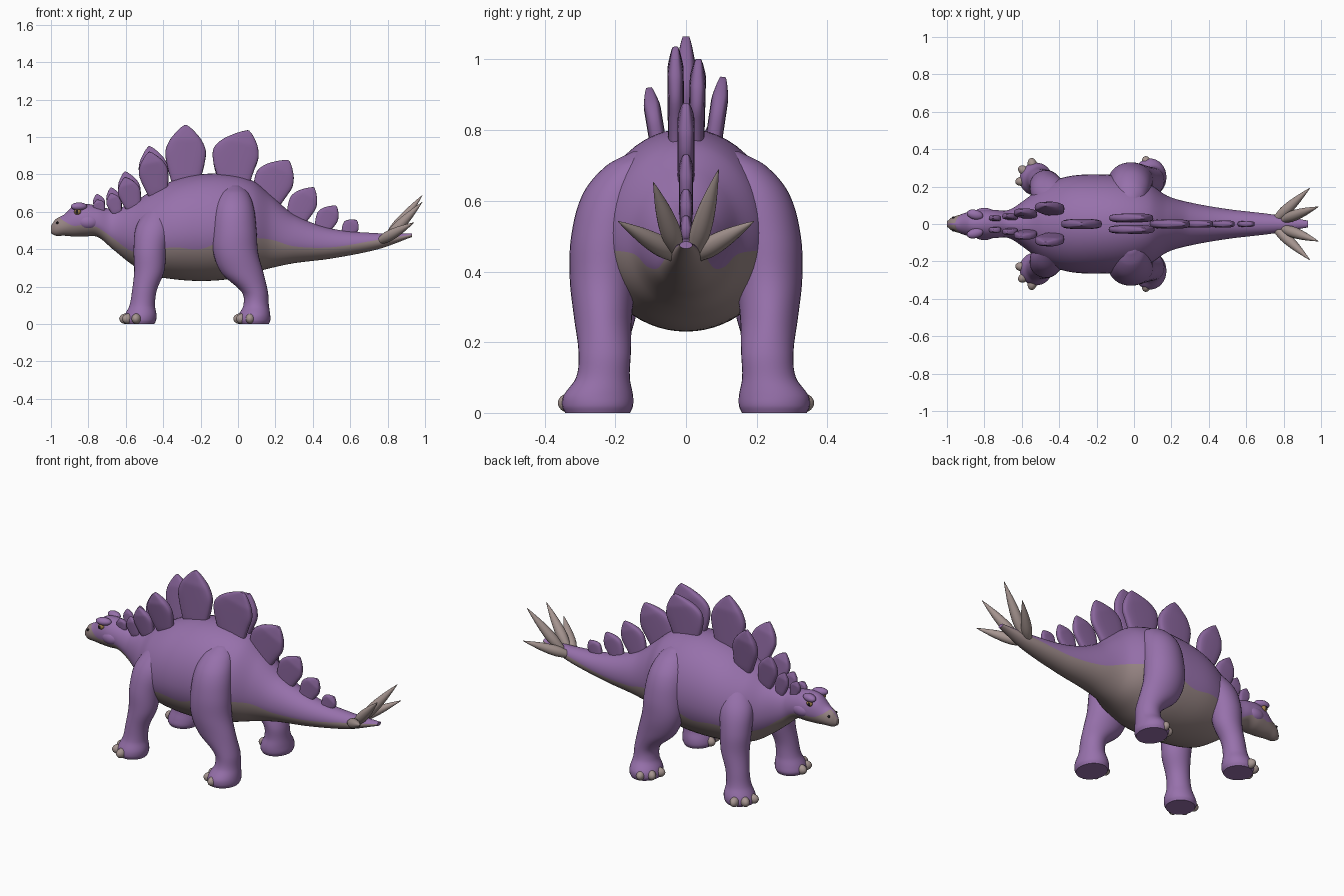
import bpy, bmesh, math
from mathutils import Vector, Matrix

cube = bpy.data.objects.get("Cube")
if cube:
    bpy.data.objects.remove(cube)


def material(name, colour):
    m = bpy.data.materials.new(name)
    m.use_nodes = True
    m.diffuse_color = (*colour, 1)
    bsdf = m.node_tree.nodes["Principled BSDF"]
    bsdf.inputs["Base Color"].default_value = (*colour, 1)
    bsdf.inputs["Roughness"].default_value = 0.7
    return m


SKIN = material("purple skin", (0.31, 0.165, 0.41))
PLATE = material("deep purple plate", (0.25, 0.13, 0.33))
BELLY = material("taupe belly", (0.31, 0.235, 0.23))
HORN = material("pale horn", (0.38, 0.30, 0.28))
AMBER = material("amber eye", (0.35, 0.22, 0.07))
DARK = material("dark pupil", (0.015, 0.012, 0.015))
parts = []


def finish(bm, name, *mats):
    bmesh.ops.recalc_face_normals(bm, faces=bm.faces)
    mesh = bpy.data.meshes.new(name)
    bm.to_mesh(mesh)
    bm.free()
    for m in mats:
        mesh.materials.append(m)
    obj = bpy.data.objects.new(name, mesh)
    bpy.context.collection.objects.link(obj)
    parts.append(obj)
    return obj


def loft(name, rings, mats, rule=None):
    """Skin a list of equal closed rings and cap both ends."""
    bm = bmesh.new()
    rows = [[bm.verts.new(p) for p in ring] for ring in rings]
    n = len(rows[0])
    for a, b in zip(rows, rows[1:]):
        for j in range(n):
            k = (j + 1) % n
            f = bm.faces.new((a[j], a[k], b[k], b[j]))
            f.material_index = rule(j) if rule else 0
    for end in (rows[0], rows[-1]):
        bm.faces.new(end).material_index = len(mats) - 1 if rule and end is rows[0] else 0
    return finish(bm, name, *mats)


def smooth_rows(table, steps):
    """Cubic interpolation of table rows, keyed on the first column."""
    out = []
    last = len(table) - 1

    def slope(i, c):
        lo, hi = table[max(i - 1, 0)], table[min(i + 1, last)]
        return (hi[c] - lo[c]) / (hi[0] - lo[0])

    for i in range(last):
        p, q = table[i], table[i + 1]
        h = q[0] - p[0]
        for s in range(steps):
            t = s / steps
            u = 1 - t
            row = [p[0] + h * t]
            for c in range(1, len(p)):
                row.append(u * u * (1 + 2 * t) * p[c] + t * t * (3 - 2 * t) * q[c]
                           + h * t * u * (u * slope(i, c) - t * slope(i + 1, c)))
            out.append(row)
    out.append(list(table[last]))
    return out


def ellipsoid(name, centre, size, mat, turn=0.0):
    bm = bmesh.new()
    m = Matrix.Translation(centre) @ Matrix.Rotation(turn, 4, 'Z') @ Matrix.Diagonal((*size, 1))
    bmesh.ops.create_uvsphere(bm, u_segments=20, v_segments=12, radius=1, matrix=m)
    return finish(bm, name, mat)


# Body from beak to tail tip: x, top, bottom, half width, belly colour edge
BODY = [
    (-1.0, .525, .485, .014, .55), (-.975, .56, .472, .034, .58),
    (-.93, .585, .472, .05, .55), (-.88, .63, .468, .066, .525),
    (-.82, .642, .468, .078, .53), (-.75, .632, .465, .076, .515),
    (-.67, .615, .40, .075, .46), (-.57, .645, .32, .14, .39),
    (-.48, .70, .265, .21, .385), (-.35, .765, .24, .255, .41),
    (-.2, .80, .23, .265, .40), (-.05, .80, .24, .255, .46),
    (.08, .765, .275, .215, .46), (.18, .685, .30, .15, .45),
    (.3, .585, .325, .115, .415), (.5, .51, .35, .08, .41),
    (.75, .485, .40, .05, .45), (.93, .485, .465, .018, .478)]
UPPER, LOWER = 32, 24


def body_ring(x, top, bottom, half, edge):
    mid = bottom + 0.46 * (top - bottom)
    up, down = top - mid, mid - bottom
    s = (edge - mid) / (up if edge > mid else down)
    a = math.asin(max(-0.99, min(0.99, s)))
    angles = [a + (math.pi - 2 * a) * j / UPPER for j in range(UPPER)]
    angles += [math.pi - a + (math.pi + 2 * a) * j / LOWER for j in range(LOWER)]
    return [Vector((x, half * math.cos(t), mid + math.sin(t) * (up if math.sin(t) > 0 else down)))
            for t in angles]


loft("body", [body_ring(*r) for r in smooth_rows(BODY, 7)], (SKIN, BELLY),
     lambda j: 0 if j < UPPER else 1)

# Legs: z, x, y, half length, half width
FORE = [(0, -.525, .24, .078, .08), (.02, -.525, .24, .087, .088), (.05, -.52, .24, .084, .084),
        (.1, -.512, .235, .068, .068), (.18, -.50, .23, .066, .064), (.28, -.475, .215, .08, .075),
        (.4, -.47, .20, .088, .083), (.52, -.45, .165, .095, .085), (.63, -.42, .11, .06, .06)]
HIND = [(0, .085, .25, .08, .092), (.02, .085, .25, .088, .1), (.05, .088, .248, .084, .098),
        (.1, .097, .235, .068, .076), (.17, .09, .23, .07, .074), (.27, .025, .235, .112, .082),
        (.38, -.012, .235, .12, .094), (.5, -.018, .225, .117, .1), (.62, -.02, .195, .105, .097),
        (.7, -.02, .15, .075, .075), (.74, -.02, .12, .03, .03)]


def leg(label, table, s):
    rings = []
    for z, x, y, rx, ry in smooth_rows(table, 5):
        rings.append([Vector((x + rx * math.cos(t), s * (y + ry * math.sin(t)), z))
                      for t in (math.tau * j / 32 for j in range(32))])
    loft(label + "_leg", rings, (SKIN,))
    _, x, y, rx, ry = table[0]
    # Toe claws fan forward and outward
    for i, deg in enumerate((-8, 34, 76)):
        a = math.radians(deg)
        centre = (x - 0.075 * math.cos(a), s * (y + 0.08 * math.sin(a)), 0.028)
        ellipsoid(f"{label}_claw_{i + 1}", centre, (.036, .025, .028), HORN, -s * a)


for side, s in (("left", 1), ("right", -1)):
    # Sides are named by the direction of y
    leg(side + "_fore", FORE, s)
    leg(side + "_hind", HIND, s)
    ellipsoid(side + "_brow", (-.85, s * .05, .628), (.045, .026, .022), SKIN, -s * .25)
    ellipsoid(side + "_eye", (-.858, s * .062, .6), (.019, .014, .016), AMBER, -s * .2)
    ellipsoid(side + "_pupil", (-.861, s * .073, .6), (.009, .005, .01), DARK, -s * .2)
    ellipsoid(side + "_nostril", (-.965, s * .033, .54), (.009, .006, .007), DARK, -s * .5)
    ellipsoid(side + "_cheek", (-.8, s * .05, .545), (.06, .036, .04), SKIN)

# Back plates: rounded leaves, widest just above the middle
LEAF = [(0, .62), (.2, .8), (.4, .95), (.58, 1), (.75, .8), (.88, .48), (.96, .22), (1, .04)]


def plate(name, base, tip, half, thick, bend=0.0):
    base, tip = Vector(base), Vector(tip)
    axis = (tip - base).normalized()
    across = axis.cross(Vector((1, 0, 0))).normalized()
    along = across.cross(axis)
    if along.x < 0:
        along = -along
    rings = []
    for t, w in smooth_rows(LEAF, 4):
        centre = base.lerp(tip, t) - along * bend * math.sin(math.pi * t)
        depth = thick * (0.3 + 0.7 * min(1, w * 1.3))
        ring = []
        for j in range(24):
            c, d = math.cos(math.tau * j / 24), math.sin(math.tau * j / 24)
            ring.append(centre + along * half * w * math.copysign(abs(c) ** .6, c)
                        + across * depth * math.copysign(abs(d) ** .6, d))
        rings.append(ring)
    loft(name, rings, (PLATE,))


plate("shoulder_plate", (-.28, 0, .73), (-.28, 0, 1.065), .108, .027)
plate("right_hip_plate", (-.02, -.028, .73), (.055, -.03, 1.035), .122, .023, .035)
plate("left_hip_plate", (-.03, .028, .73), (.05, .035, 1.0), .118, .023, .03)
plate("tail_plate_1", (.14, 0, .62), (.27, 0, .875), .103, .024, .02)
plate("tail_plate_2", (.30, 0, .53), (.405, 0, .73), .074, .02, .012)
plate("tail_plate_3", (.44, 0, .485), (.525, 0, .632), .058, .018, .01)
plate("tail_plate_4", (.575, 0, .47), (.635, 0, .555), .044, .015, .006)
for side, s in (("left", 1), ("right", -1)):
    lift = 0.015 * s
    plate(side + "_back_plate", (-.425, s * .065, .68), (-.475, s * .105, .935 + lift), .078, .024)
    plate(side + "_neck_plate_1", (-.555, s * .045, .61), (-.605, s * .07, .80 + lift), .06, .02)
    plate(side + "_neck_plate_2", (-.645, s * .035, .59), (-.68, s * .045, .715 + lift), .04, .016)
    plate(side + "_neck_plate_3", (-.73, s * .028, .60), (-.755, s * .035, .68 + lift), .032, .014)


# Tail spikes: tapered cones with a slight swell
def spike(name, base, tip, radius):
    base, tip = Vector(base), Vector(tip)
    axis = (tip - base).normalized()
    u = axis.orthogonal().normalized()
    v = axis.cross(u)
    rings = []
    for t, w in smooth_rows([(0, .7), (.25, 1), (.55, .8), (.85, .33), (1, .04)], 4):
        rings.append([base.lerp(tip, t) + (u * math.cos(a) + v * math.sin(a)) * radius * w
                      for a in (math.tau * j / 20 for j in range(20))])
    loft(name, rings, (HORN,))


for side, s in (("left", 1), ("right", -1)):
    lift = 0.018 * s
    spike(side + "_upper_spike", (.80, s * .025, .46), (.985, s * .092, .67 + lift), .029)
    spike(side + "_lower_spike", (.76, s * .025, .445), (.94, s * .192, .542), .029)

# Smooth shading with crisp foot edges
for obj in bpy.context.selected_objects:
    obj.select_set(False)
for obj in parts:
    obj.select_set(True)
bpy.context.view_layer.objects.active = parts[0]
bpy.ops.object.shade_smooth_by_angle(angle=math.radians(50))
